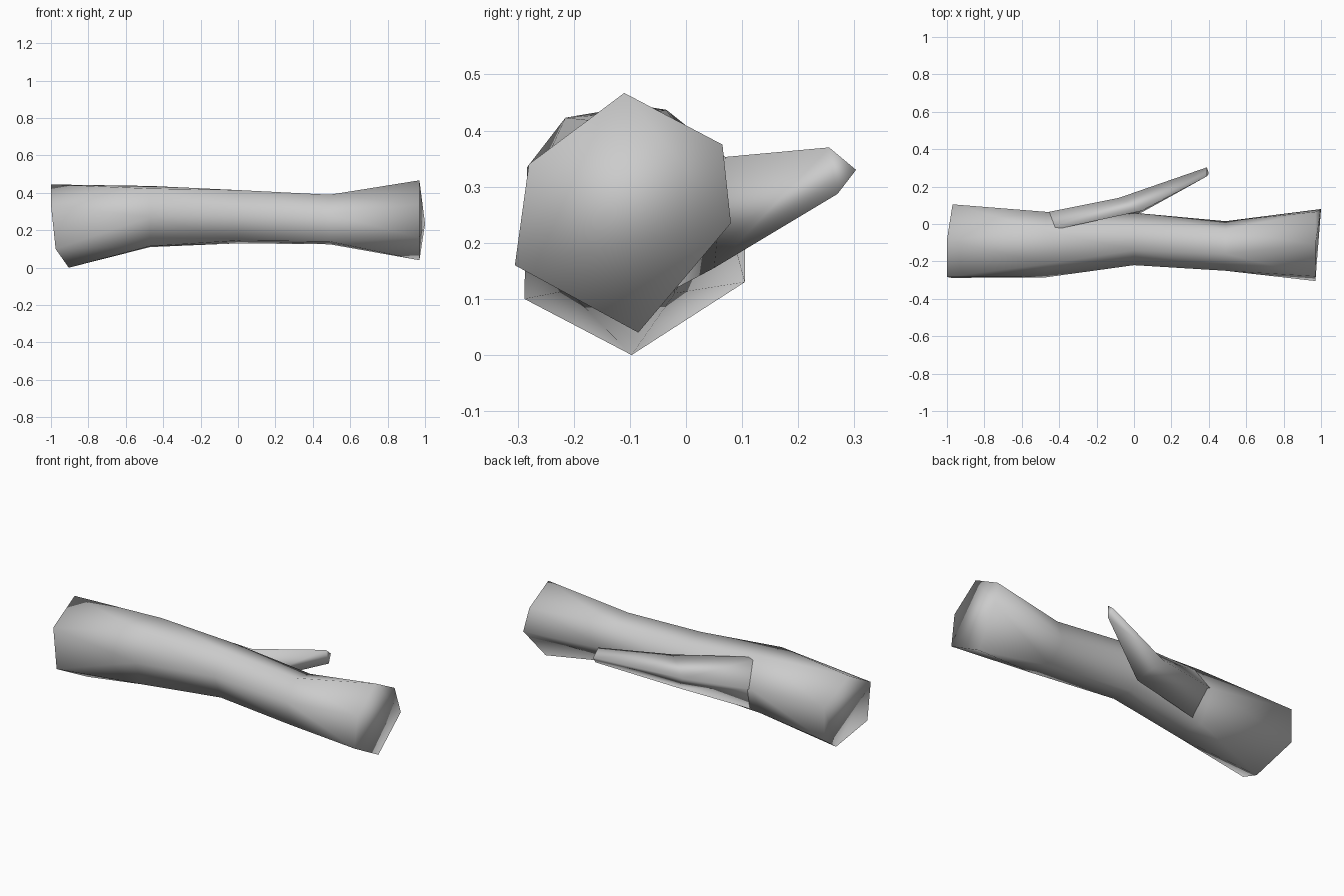
import bpy
import bmesh

default_cube = bpy.data.objects.get("Cube")
if default_cube:
    bpy.data.objects.remove(default_cube, do_unlink=True)


def make_material(name, colour):
    material = bpy.data.materials.new(name)
    material.use_nodes = True
    material.diffuse_color = colour
    shader = material.node_tree.nodes["Principled BSDF"]
    shader.inputs["Base Color"].default_value = colour
    shader.inputs["Roughness"].default_value = 0.8
    return material


def loft(name, sections, material):
    """Skin a closed solid through a list of cross-sections."""
    mesh = bpy.data.meshes.new(name)
    bm = bmesh.new()
    rings = [[bm.verts.new(point) for point in section] for section in sections]
    count = len(rings[0])
    for near, far in zip(rings, rings[1:]):
        for i in range(count):
            j = (i + 1) % count
            bm.faces.new((near[i], near[j], far[j], far[i]))
    # Close both ends
    bm.faces.new(rings[0])
    bm.faces.new(rings[-1])
    bmesh.ops.recalc_face_normals(bm, faces=bm.faces[:])
    for face in bm.faces:
        face.smooth = True
    bm.to_mesh(mesh)
    bm.free()
    mesh.materials.append(material)
    obj = bpy.data.objects.new(name, mesh)
    bpy.context.scene.collection.objects.link(obj)
    return obj


grey = make_material("plain grey", (0.6, 0.6, 0.6, 1.0))

# Log trunk: six-sided uneven sections that twist gently along its length
trunk_sections = [
    [(-1, -.085, .445), (-1, -.283, .335), (-.975, -.288, .1),
     (-.905, -.097, 0), (-.97, .105, .13), (-.97, .105, .325)],
    [(-.47, -.035, .437), (-.47, -.215, .423), (-.47, -.285, .27),
     (-.47, -.21, .115), (-.47, -.02, .11), (-.47, .065, .28)],
    [(0, -.01, .4), (0, -.14, .415), (0, -.22, .29),
     (0, -.16, .145), (0, -.02, .13), (0, .06, .27)],
    [(.49, -.03, .365), (.49, -.16, .39), (.49, -.25, .285),
     (.49, -.22, .14), (.49, -.085, .125), (.49, .015, .235)],
    [(.97, .065, .375), (.97, -.11, .467), (.97, -.28, .34),
     (.97, -.305, .16), (.97, -.085, .04), (1, .08, .235)],
]
loft("log_trunk", trunk_sections, grey)

# Side branch: swells out of the trunk's back wall, then tapers to a cut tip
branch_sections = [
    [(-.47, -.04, .43), (-.47, .062, .28), (-.47, -.025, .115)],
    [(.04, .07, .353), (-.08, .14, .27), (.02, .05, .155)],
    [(.39, .255, .37), (.39, .303, .33), (.4, .27, .287)],
]
loft("side_branch", branch_sections, grey)
